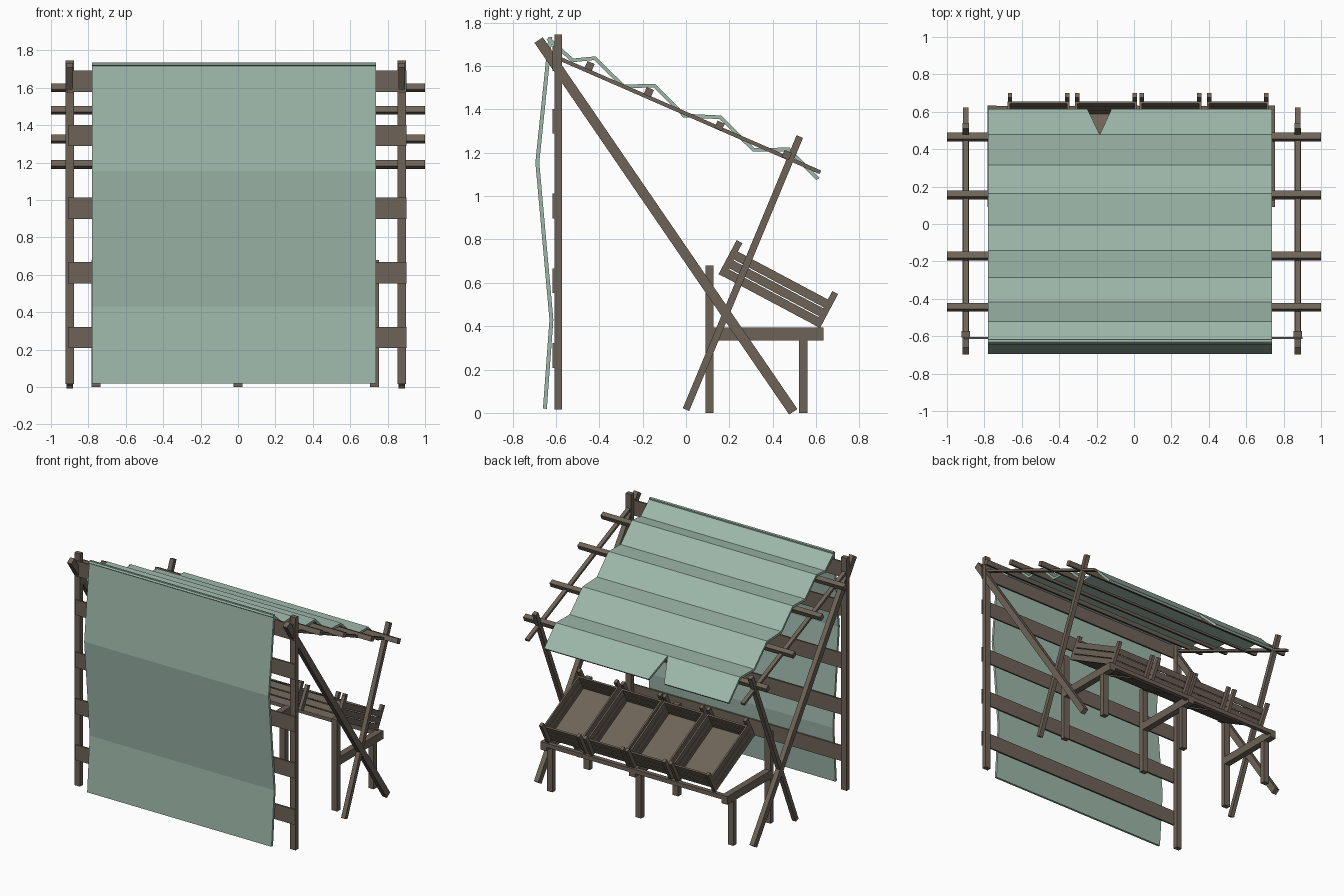
import bpy, bmesh, math
from mathutils import Vector, Matrix

if "Cube" in bpy.data.objects:
    bpy.data.objects.remove(bpy.data.objects["Cube"])


def material(name, rgb):
    m = bpy.data.materials.new(name)
    m.diffuse_color = (*rgb, 1)
    m.use_nodes = True
    m.node_tree.nodes["Principled BSDF"].inputs["Base Color"].default_value = m.diffuse_color
    return m


WOOD = material("weathered_wood", (0.155, 0.125, 0.097))
CLOTH = material("sage_cloth", (0.34, 0.475, 0.40))


def finish(name, bm, mat):
    me = bpy.data.meshes.new(name)
    bm.to_mesh(me)
    bm.free()
    me.materials.append(mat)
    ob = bpy.data.objects.new(name, me)
    bpy.context.collection.objects.link(ob)
    return ob


def add_box(bm, lo, hi, frame=Matrix()):
    lo, hi = Vector(lo), Vector(hi)
    size = Matrix.Diagonal((*(hi - lo), 1))
    bmesh.ops.create_cube(bm, size=1, matrix=frame @ Matrix.Translation((lo + hi) / 2) @ size)


def box(name, lo, hi, frame=Matrix()):
    bm = bmesh.new()
    add_box(bm, lo, hi, frame)
    return finish(name, bm, WOOD)


def tilt(y, z, dy, dz):
    """Frame at (y, z) whose local y axis points along (dy, dz)."""
    return Matrix.Translation((0, y, z)) @ Matrix.Rotation(math.atan2(dz, dy), 4, 'X')


def beam(name, x, a, b, width, depth):
    d = Vector(b) - Vector(a)
    box(name, (x - width / 2, 0, -depth / 2), (x + width / 2, d.length, depth / 2),
        tilt(*a, *d))


# Side frames: upright post, long brace, leaning pole and rafter
for x in (-0.90, 0.875):
    box("post", (x - 0.023, -0.606, 0.015), (x + 0.023, -0.572, 1.745))
    beam("brace", x, (-0.68, 1.72), (0.495, 0.005), 0.036, 0.046)
    beam("leaning_pole", x, (0.0, 0.015), (0.525, 1.275), 0.033, 0.032)
    beam("rafter", x, (-0.63, 1.655), (0.62, 1.11), 0.03, 0.018)

# Planks across the upright posts
for z in (1.635, 1.345, 0.955, 0.61, 0.265):
    box("wall_plank", (-0.91, -0.615, z - 0.057), (0.9, -0.603, z + 0.057))

# Purlins carrying the roof cloth
for y, z in ((-0.445, 1.60), (-0.172, 1.48), (0.155, 1.325), (0.465, 1.19)):
    box("purlin", (-1, -0.018, -0.018), (1, 0.018, 0.018), tilt(y, z, 1.25, -0.545))

# Cloth sheets: folded strips with thickness
XL, XR = -0.78, 0.738


def sheet(name, pts, notch=None):
    bm = bmesh.new()
    rows = []
    for i, (y, z) in enumerate(pts):
        xs = [XL, XR]
        if notch and i == len(pts) - 2:
            xs = [XL, notch[1], XR]
        if notch and i == len(pts) - 1:
            xs = [XL, notch[0], notch[2], XR]
        rows.append([bm.verts.new((x, y, z)) for x in xs])
    for a, b in zip(rows, rows[1:]):
        if len(b) == 4:
            # Torn panel split into two flaps
            bm.faces.new((a[0], a[1], b[1], b[0]))
            bm.faces.new((a[1], a[2], b[3], b[2]))
        else:
            bm.faces.new(a + b[::-1])
    ob = finish(name, bm, CLOTH)
    mod = ob.modifiers.new("thickness", 'SOLIDIFY')
    mod.thickness = 0.018
    mod.offset = -1


sheet("wall_cloth", [(-0.66, 0.02), (-0.63, 0.43), (-0.695, 1.155), (-0.635, 1.735)])
sheet("roof_cloth", [(-0.632, 1.735), (-0.52, 1.635), (-0.418, 1.645), (-0.285, 1.515),
                     (-0.142, 1.518), (-0.005, 1.38), (0.162, 1.372), (0.315, 1.222),
                     (0.478, 1.224), (0.615, 1.085)], notch=(-0.25, -0.183, -0.12))

# Stand: tall rear legs, short front legs and rails
for x in (-0.76, 0.0, 0.73):
    box("rear_leg", (x - 0.024, 0.09, 0), (x + 0.024, 0.126, 0.68))
    box("front_leg", (x - 0.022, 0.522, 0), (x + 0.022, 0.56, 0.345))
    box("side_rail", (x - 0.024, 0.12, 0.335), (x + 0.024, 0.634, 0.395))
box("front_rail", (-0.78, 0.60, 0.362), (0.75, 0.632, 0.393))

# Four tilted slatted crates
FRAME = tilt(0.15, 0.64, 0.468, -0.249)
L, T, P = 0.53, 0.012, 0.03
for x0 in (-0.675, -0.315, 0.03, 0.39):
    x1 = x0 + 0.33
    bm = bmesh.new()
    add_box(bm, (x0 + T, P, 0.004), (x1 - T, L - P, 0.016), FRAME)
    for k in range(3):
        v0 = 0.001 + k * 0.046
        v1 = v0 + 0.041
        for x in (x0, x1 - T):
            add_box(bm, (x, P, v0), (x + T, L - P, v1), FRAME)
        for u in (P, L - P - T):
            add_box(bm, (x0 + T, u, v0), (x1 - T, u + T, v1), FRAME)
    for x in (x0, x1 - 0.024):
        for u in (0, L - P):
            add_box(bm, (x, u, 0), (x + 0.024, u + P, 0.178), FRAME)
    finish("crate", bm, WOOD)
